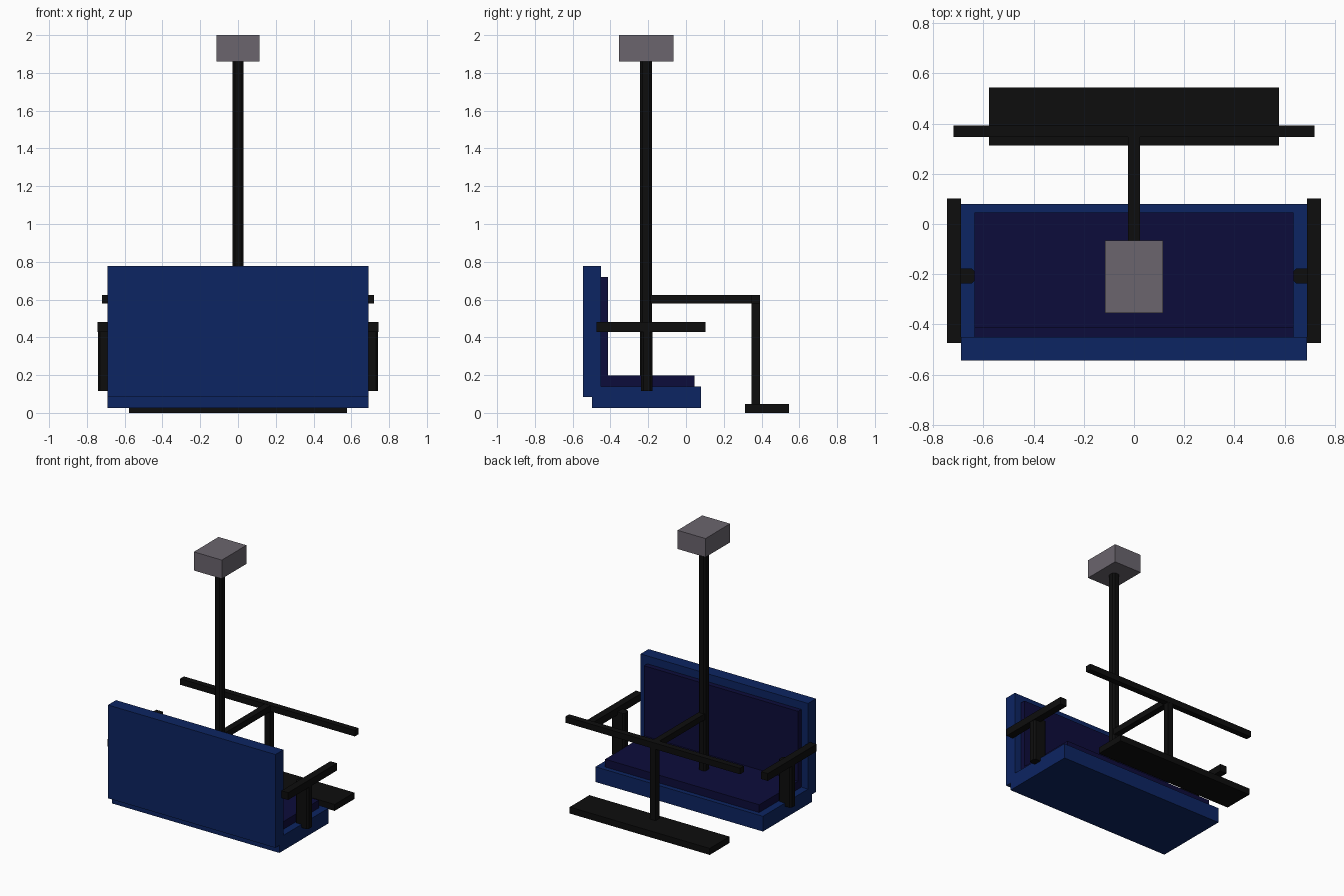
import bpy, bmesh

if "Cube" in bpy.data.objects:
    bpy.data.objects.remove(bpy.data.objects["Cube"])


def material(name, rgb):
    m = bpy.data.materials.new(name)
    m.diffuse_color = (*rgb, 1.0)
    m.use_nodes = True
    m.node_tree.nodes["Principled BSDF"].inputs["Base Color"].default_value = m.diffuse_color
    return m


BLUE = material("blue", (0.0039, 0.018, 0.122))
NAVY = material("navy", (0.0039, 0.0037, 0.043))
BLACK = material("black", (0.004, 0.004, 0.004))
GREY = material("grey", (0.145, 0.13, 0.155))


def box(name, x, y, z, mat, chamfer=0.0):
    """Box from (min, max) ranges on each axis."""
    bm = bmesh.new()
    bmesh.ops.create_cube(bm, size=1.0)
    for v in bm.verts:
        for i, (lo, hi) in enumerate((x, y, z)):
            v.co[i] = lo if v.co[i] < 0 else hi
    if chamfer:
        upright = [e for e in bm.edges
                   if abs(e.verts[0].co.z - e.verts[1].co.z) > 0.01]
        bmesh.ops.bevel(bm, geom=upright, offset=chamfer, segments=1,
                        profile=0.5, affect='EDGES')
    mesh = bpy.data.meshes.new(name)
    bm.to_mesh(mesh)
    bm.free()
    mesh.materials.append(mat)
    ob = bpy.data.objects.new(name, mesh)
    bpy.context.collection.objects.link(ob)
    return ob


# Seat and backrest with raised cushions
box("seat", (-0.69, 0.69), (-0.498, 0.08), (0.027, 0.14), BLUE)
box("backrest", (-0.69, 0.69), (-0.545, -0.451), (0.083, 0.778), BLUE)
box("seat_cushion", (-0.635, 0.635), (-0.451, 0.045), (0.13, 0.198), NAVY)
box("back_cushion", (-0.635, 0.635), (-0.46, -0.413), (0.14, 0.719), NAVY)

# Hanging pole and cable grip
box("pole", (-0.03, 0.03), (-0.243, -0.181), (0.115, 1.87), BLACK, 0.013)
box("cable_grip", (-0.115, 0.115), (-0.355, -0.065), (1.861, 2.0), GREY)

# Armrests and their posts
for side, s in (("left", -1), ("right", 1)):
    box(side + "_armrest", sorted((s * 0.69, s * 0.745)), (-0.474, 0.102),
        (0.427, 0.481), BLACK)
    box(side + "_arm_post", sorted((s * 0.635, s * 0.742)), (-0.238, -0.178),
        (0.116, 0.45), BLACK, 0.012)

# Safety bar with footrest
box("bar_arm", (-0.024, 0.024), (-0.2, 0.36), (0.579, 0.624), BLACK)
box("safety_bar", (-0.72, 0.72), (0.347, 0.392), (0.58, 0.625), BLACK)
box("footrest_stem", (-0.023, 0.023), (0.346, 0.391), (0.03, 0.6), BLACK)
box("footrest", (-0.577, 0.577), (0.313, 0.545), (0.0, 0.048), BLACK)
